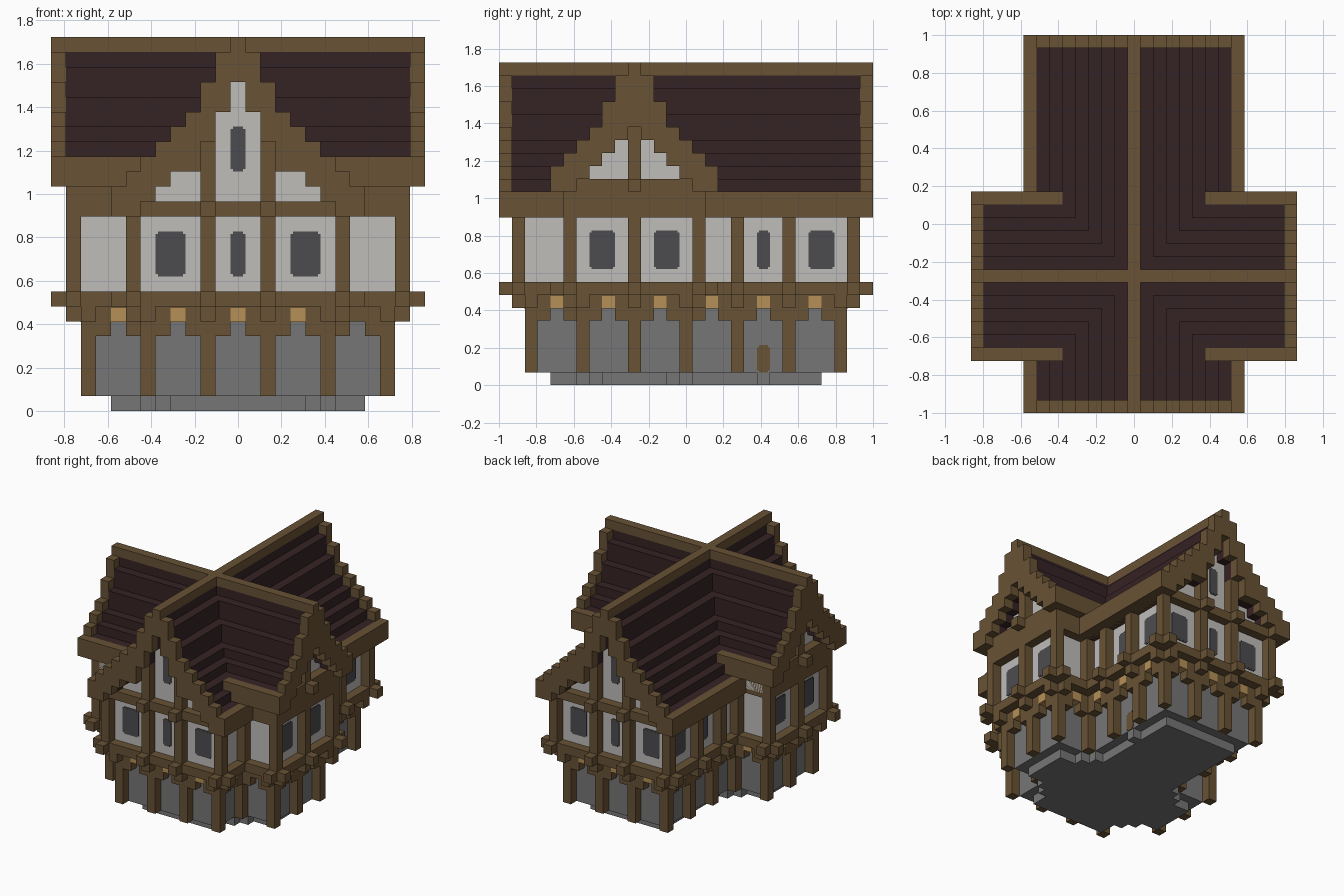
import bpy, bmesh
from mathutils import Matrix, Vector

cube = bpy.data.objects.get("Cube")
if cube:
    bpy.data.objects.remove(cube)

U = 2 / 29      # one building block
WING_Y = -4     # centre line of the cross wing


def material(name, rgb):
    m = bpy.data.materials.new(name)
    m.use_nodes = True
    m.diffuse_color = (*rgb, 1)
    bsdf = next(n for n in m.node_tree.nodes if n.type == 'BSDF_PRINCIPLED')
    bsdf.inputs["Base Color"].default_value = (*rgb, 1)
    bsdf.inputs["Roughness"].default_value = 0.9
    return m


timber = material("timber brown", (.14, .085, .035))
tile = material("dark roof", (.036, .016, .018))
plaster = material("white plaster", (.52, .51, .49))
stone = material("grey stone", (.18, .18, .18))
glass = material("window grey", (.073, .072, .08))
tan = material("light wood", (.46, .28, .095))

parts = {}


def box(part, mat, x, y, z):
    """Add a box to a part; each argument is a (from, to) pair in blocks."""
    if part not in parts:
        parts[part] = (bmesh.new(), mat)
    size = [abs(r[1] - r[0]) * U for r in (x, y, z)]
    mid = Vector([(r[0] + r[1]) / 2 * U for r in (x, y, z)])
    bmesh.ops.create_cube(parts[part][0], size=1,
                          matrix=Matrix.Translation(mid) @ Matrix.Diagonal((*size, 1)))


def on_wall(part, mat, axis, sign, depth, along, z):
    """Box on a wall facing sign * axis, from depth[0] out to depth[1]."""
    d = (sign * depth[0], sign * depth[1])
    if axis == 'x':
        box(part, mat, d, along, z)
    else:
        box(part, mat, along, d, z)


def rounded_plate(part, mat, axis, sign, plane, a, half, z0, z1):
    c = .16
    on_wall(part, mat, axis, sign, (plane, plane + .08), (a - half, a + half), (z0 + c, z1 - c))
    on_wall(part, mat, axis, sign, (plane, plane + .07), (a - half + c, a + half - c), (z0, z1))


# Foundation, stepped at the inner corners
for hx, y in ((4.5, (-10.5, 10.5)), (5.5, (-8.5, .5)), (6.5, (-7.5, -.5)), (8.5, (-6.5, -1.5))):
    box("foundation", stone, (-hx, hx), y, (0, 1))
box("foundation", stone, (4, 5.5), (5.5, 6.5), (0, 1))

# Wall cores and floor slabs: main body, then cross wing
box("stone_walls", stone, (-5.5, 5.5), (-11.5, 11.5), (1, 6))
box("stone_walls", stone, (-9.5, 9.5), (-7.5, -.5), (1, 6))
box("plaster_walls", plaster, (-6.5, 6.5), (-12.5, 12.5), (8, 14))
box("plaster_walls", plaster, (-10.5, 10.5), (-8.5, .5), (8, 14))
for hx, y, z in ((6.5, (-12.5, 12.5), (6, 7)), (10.5, (-8.5, .5), (6, 7)),
                 (7.5, (-13.5, 13.5), (7, 8)), (11.5, (-9.5, 1.5), (7, 8)),
                 (7.5, (-13.5, 13.5), (13, 14)), (11.5, (-9.5, 1.5), (13, 15)),
                 (11.5, (-8.5, .5), (15, 16))):
    box("floor_beams", timber, (-hx, hx), y, z)

# Walls: axis, sign, stone plane, lower posts, brackets, upper posts, windows
walls = []
for s in (-1, 1):
    walls += [
        ('y', s, 11.5, (-6, -2, 2, 6), (-4, 0, 4), (-7, -2, 2, 7), ((-4.5, 1), (0, .5), (4.5, 1))),
        ('x', s, 5.5, (-12, -8, 0, 4, 8, 12), (-10, 2, 6, 10), (-13, -9, 1, 4, 8, 13),
         ((6, .5), (10.5, 1))),
        ('x', s, 9.5, (-8, -4, 0), (-6, -2), (-9, -4, 1), ((-6.5, 1), (-1.5, 1))),
    ]
walls += [('y', -1, 7.5, (-10, -6, 6, 10), (-8,), (-11, -7, 7, 11), ()),
          ('y', 1, -.5, (-10, -6, 6, 10), (-8, 8), (-11, -7, 7, 11), ())]

for axis, s, p, lower, blocks, upper, windows in walls:
    lo, hi = lower[0] - .5, lower[-1] + .5
    for a in lower:
        on_wall("lower_posts", timber, axis, s, (p, p + 1), (a - .5, a + .5), (1, 6))
        on_wall("post_brackets", timber, axis, s, (p, p + 1),
                (max(lo, a - 1.5), min(hi, a + 1.5)), (5, 6))
        on_wall("corbels", timber, axis, s, (p + 1, p + 2), (a - .5, a + .5), (6, 7))
    for a in blocks:
        on_wall("light_blocks", tan, axis, s, (p + .1, p + 1.04), (a - .5, a + .5), (5.96, 6.9))
    for a in upper:
        on_wall("upper_posts", timber, axis, s, (p + 1, p + 2), (a - .5, a + .5), (8, 13))
        on_wall("beam_ends", timber, axis, s, (p + 2, p + 3), (a - .5, a + .5), (7, 8))
    for a, half in windows:
        rounded_plate("windows", glass, axis, s, p + 1, a, half, 9, 12)

# Small side door
rounded_plate("side_door", timber, 'x', 1, 5.5, 6, .5, 1, 3.1)

# Gable framing and gable windows
for s in (-1, 1):
    for a in (-2, 2):
        on_wall("gable_posts", timber, 'y', s, (12.5, 13.5), (a - .5, a + .5), (14, 18))
        on_wall("beam_ends", timber, 'y', s, (13.5, 14.5), (a - .5, a + .5), (13, 14))
    on_wall("gable_posts", timber, 'x', s, (10.5, 11.5), (WING_Y - .5, WING_Y + .5), (16, 20.5))
    on_wall("beam_ends", timber, 'x', s, (11.5, 12.5), (WING_Y - .5, WING_Y + .5), (15, 16))
    rounded_plate("windows", glass, 'y', s, 12.5, 0, .5, 16, 19)

# Stepped roofs: height of the gable trim per column from the ridge outwards
TOPS = (25, 24, 22, 20, 19, 18, 17, 16)


def roof(axis, centre, length, bottoms, eave, eave_start):
    def put(part, mat, run, across, z):
        if axis == 'y':
            box(part, mat, across, run, z)
        else:
            box(part, mat, run, across, z)

    inner = length - 1
    for i, bottom in enumerate(bottoms):
        for s in (-1, 1):
            across = (centre + s * max(0, i - .5), centre + s * (i + .5))
            put("roof_tiles", tile, (-inner, inner), across, (bottom, TOPS[i] - 1))
            put("gable_walls", plaster, (1 - inner, inner - 1), across, (13.5, bottom + .3))
            for e in (-1, 1):
                put("gable_trim", timber, (e * inner, e * length), across, (bottom, TOPS[i]))
    put("ridge_beams", timber, (-inner, inner), (centre - .5, centre + .5), (24, 25))
    n = len(bottoms)
    for s in (-1, 1):
        for e in (-1, 1):
            put("eaves", timber, (e * eave_start, e * length),
                (centre + s * (n - .5), centre + s * (n + .5)), eave)


roof('y', 0, 14.5, (22, 20, 18, 16, 16, 15, 14, 13), (13, 15), 0)
roof('x', WING_Y, 12.5, (20, 19, 18, 17, 16, 15), (15, 17), 5.5)

# Turn each collected part into an object
for name, (bm, mat) in parts.items():
    mesh = bpy.data.meshes.new(name)
    bm.to_mesh(mesh)
    bm.free()
    mesh.materials.append(mat)
    bpy.context.collection.objects.link(bpy.data.objects.new(name, mesh))
